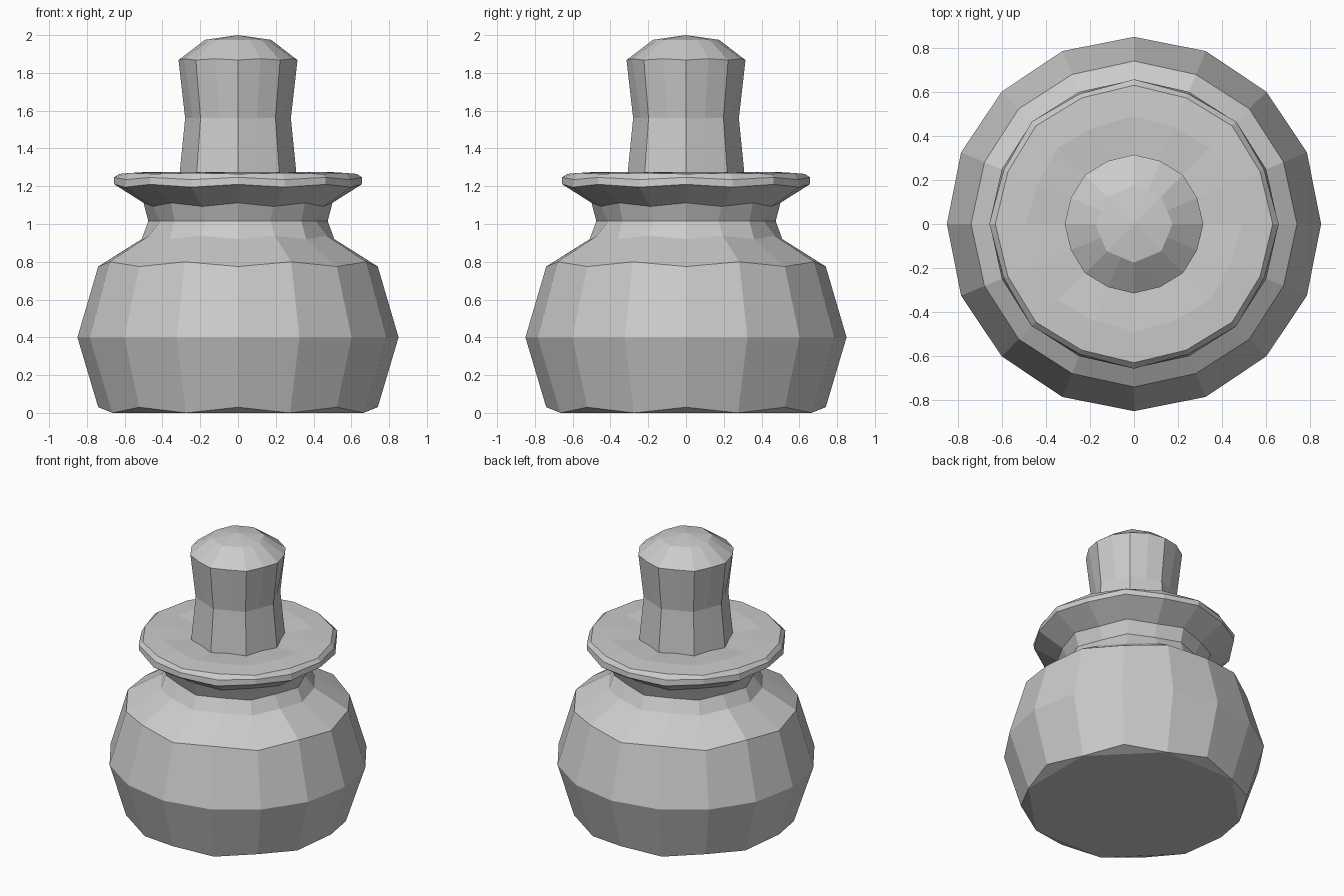
import bpy, bmesh
from math import sin, cos, pi

if "Cube" in bpy.data.objects:
    bpy.data.objects.remove(bpy.data.objects["Cube"])

SIDES = 16


def lathe(name, rings, bottom_cap=False, tip=None):
    """Rings are (r, z, r, z) for the alternating even and odd corners."""
    bm = bmesh.new()
    loops = []
    for ring in rings:
        loop = []
        for i in range(SIDES):
            r, z = ring[:2] if i % 2 == 0 else ring[2:]
            a = 2 * pi * i / SIDES
            loop.append(bm.verts.new((r * cos(a), r * sin(a), z)))
        loops.append(loop)
    for low, high in zip(loops, loops[1:]):
        for i in range(SIDES):
            j = (i + 1) % SIDES
            bm.faces.new((low[i], low[j], high[j], high[i]))
    if bottom_cap:
        # flat octagon through the low corners, with raised triangles around it
        base = loops[0]
        bm.faces.new(base[1::2][::-1])
        for i in range(0, SIDES, 2):
            bm.faces.new((base[i - 1], base[(i + 1) % SIDES], base[i]))
    if tip is not None:
        top = bm.verts.new((0, 0, tip))
        for i in range(SIDES):
            bm.faces.new((loops[-1][i], loops[-1][(i + 1) % SIDES], top))
    bmesh.ops.recalc_face_normals(bm, faces=bm.faces)
    mesh = bpy.data.meshes.new(name)
    bm.to_mesh(mesh)
    bm.free()
    obj = bpy.data.objects.new(name, mesh)
    bpy.context.collection.objects.link(obj)
    return obj


# Round belly with pinched neck, flared collar and a slightly dished top
lathe("body_and_collar", [
    (0.74, 0.03, 0.72, 0.0),
    (0.85, 0.40, 0.85, 0.40),
    (0.74, 0.775, 0.735, 0.80),
    (0.51, 0.92, 0.51, 0.937),
    (0.475, 1.015, 0.445, 1.015),
    (0.50, 1.112, 0.49, 1.093),
    (0.655, 1.21, 0.65, 1.195),
    (0.657, 1.247, 0.64, 1.235),
    (0.63, 1.265, 0.62, 1.27),
    (0.49, 1.275, 0.475, 1.275),
    (0.31, 1.258, 0.287, 1.265),
], bottom_cap=True)

# Waisted eight-sided handle with a domed end
lathe("handle", [
    (0.31, 1.258, 0.287, 1.265),
    (0.28, 1.56, 0.259, 1.56),
    (0.315, 1.868, 0.31, 1.875),
    (0.175, 1.975, 0.162, 1.975),
], tip=2.0)
